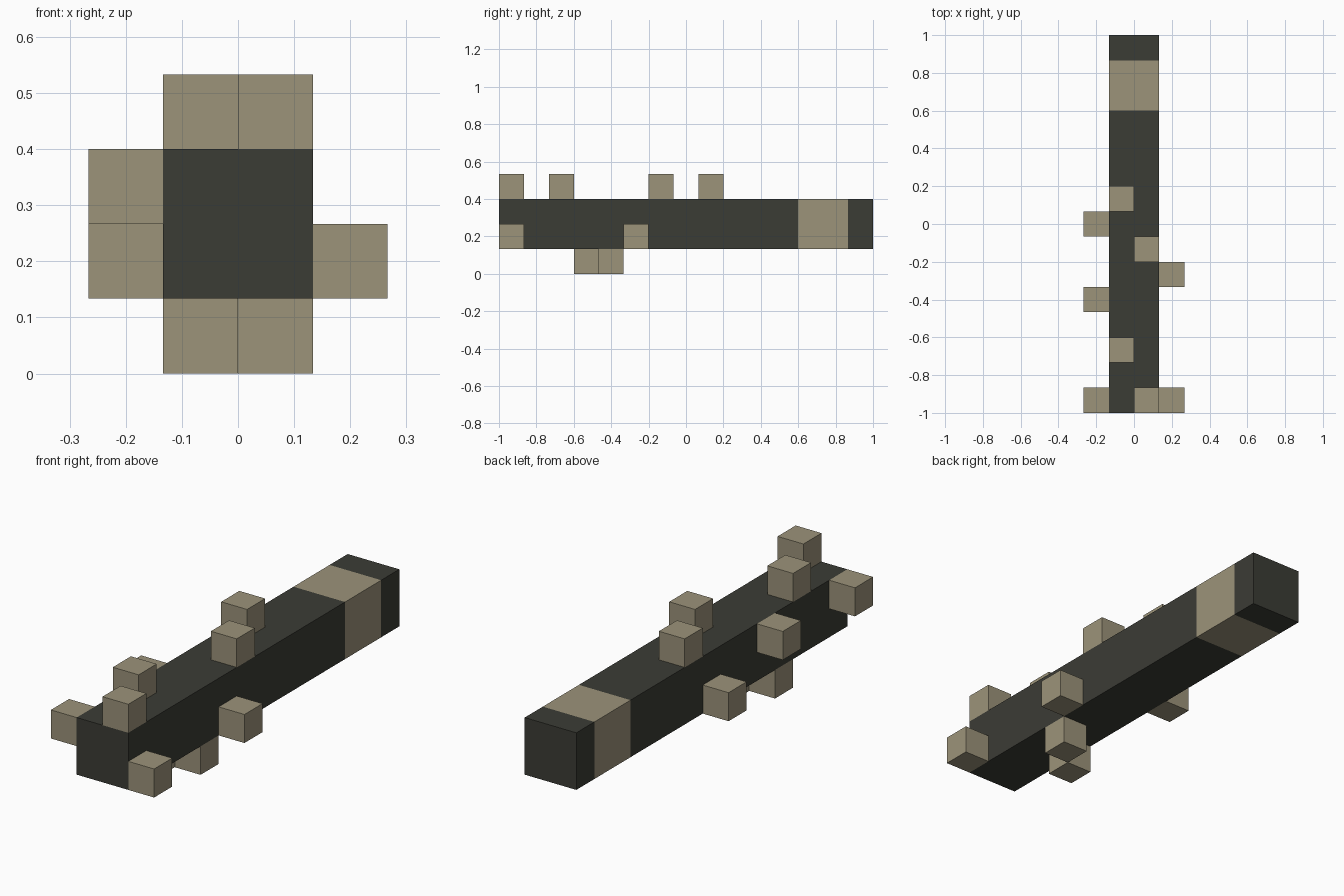
import bpy
import bmesh
from mathutils import Matrix, Vector

cube = bpy.data.objects.get("Cube")
if cube:
    bpy.data.objects.remove(cube, do_unlink=True)

U = 2 / 15  # grid unit: the beam is 15 units long


def make_material(name, rgb):
    mat = bpy.data.materials.new(name)
    mat.use_nodes = True
    mat.diffuse_color = (*rgb, 1)
    bsdf = next(n for n in mat.node_tree.nodes if n.type == 'BSDF_PRINCIPLED')
    bsdf.inputs["Base Color"].default_value = (*rgb, 1)
    return mat


dark = make_material("dark_charcoal", (0.0437, 0.0452, 0.0356))
tan = make_material("khaki_tan", (0.332, 0.292, 0.195))


def make_box(name, corner, size, materials, cuts=()):
    """Box from its lowest corner and size in grid units, with extra loops across y."""
    size, corner = Vector(size) * U, Vector(corner) * U
    bm = bmesh.new()
    bmesh.ops.create_cube(bm, size=1, matrix=Matrix.Diagonal((*size, 1)))
    bmesh.ops.translate(bm, verts=bm.verts, vec=corner + size / 2)
    for y in cuts:
        bmesh.ops.bisect_plane(bm, geom=bm.verts[:] + bm.edges[:] + bm.faces[:],
                               plane_co=(0, y * U, 0), plane_no=(0, 1, 0))
    mesh = bpy.data.meshes.new(name)
    for mat in materials:
        mesh.materials.append(mat)
    bm.to_mesh(mesh)
    bm.free()
    obj = bpy.data.objects.new(name, mesh)
    bpy.context.collection.objects.link(obj)
    return obj


# Square beam with a tan band near the back end
band = (4.5, 6.5)
beam = make_box("beam", (-1, -7.5, 1), (2, 15, 2), (dark, tan), band)
for face in beam.data.polygons:
    if band[0] * U < face.center.y < band[1] * U:
        face.material_index = 1

# Small cubes on each side: (x, steps from the front end, z) of the lowest corner
studs = {
    "top_stud": [(0, 0, 3), (-1, 2, 3), (0, 6, 3), (-1, 8, 3)],
    "left_stud": [(1, 0, 1), (1, 5, 1)],
    "right_stud": [(-2, 0, 2), (-2, 4, 2), (-2, 7, 1)],
    "bottom_stud": [(-1, 3, 0), (0, 4, 0)],
}
for name, places in studs.items():
    for i, (x, step, z) in enumerate(places, 1):
        make_box(f"{name}_{i}", (x, step - 7.5, z), (1, 1, 1), (tan,))
